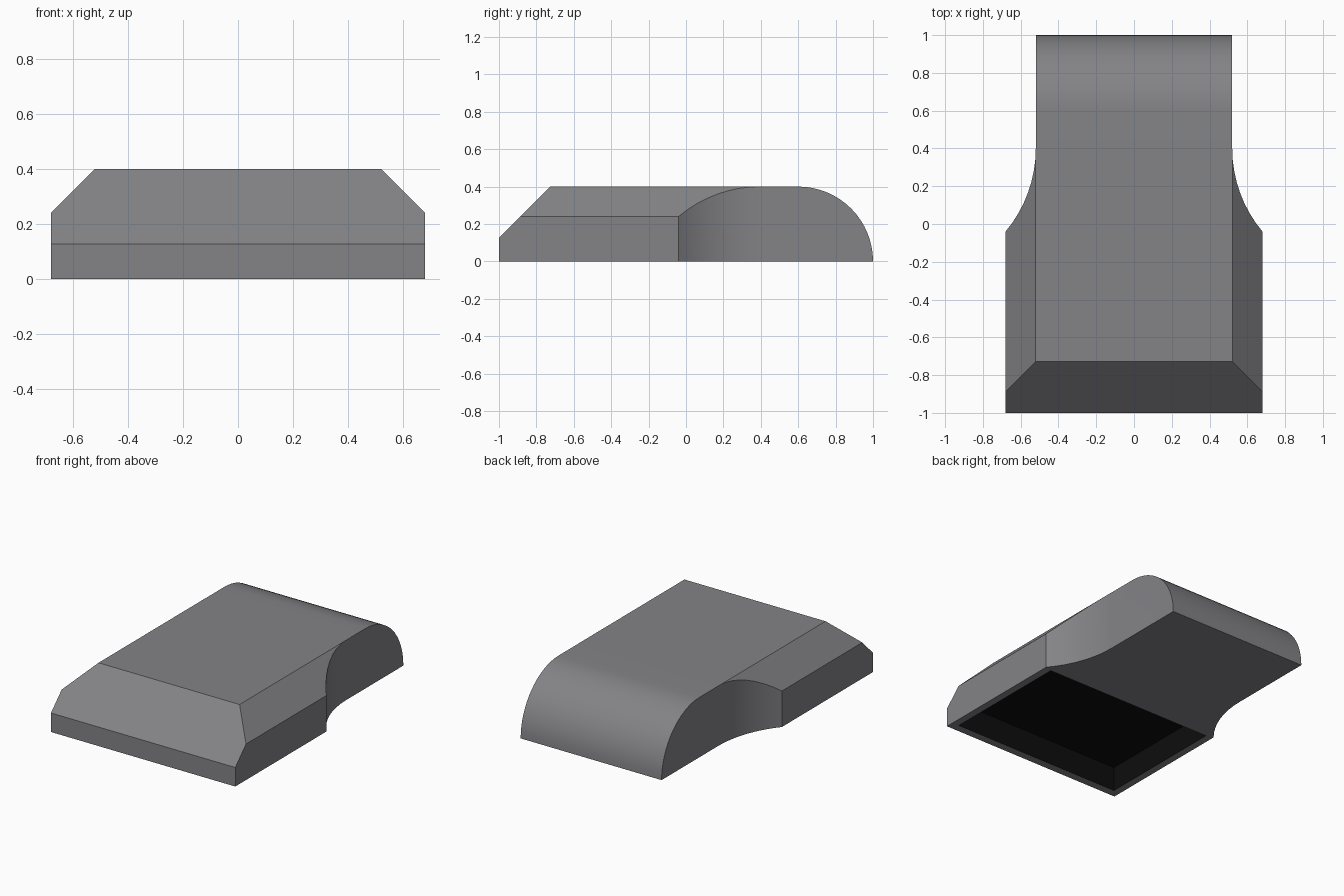
import bpy, bmesh
from math import sin, cos, pi, asin
from mathutils import Vector

cube = bpy.data.objects.get("Cube")
if cube:
    bpy.data.objects.remove(cube, do_unlink=True)


def make_material(name, color):
    mat = bpy.data.materials.new(name)
    mat.use_nodes = True
    mat.diffuse_color = color
    mat.node_tree.nodes["Principled BSDF"].inputs["Base Color"].default_value = color
    mat.node_tree.nodes["Principled BSDF"].inputs["Roughness"].default_value = 0.6
    return mat


def prism(name, outline, place, direction):
    """Extrude a flat outline; place maps its 2D points into space."""
    bm = bmesh.new()
    face = bm.faces.new([bm.verts.new(place(a, b)) for a, b in outline])
    result = bmesh.ops.extrude_face_region(bm, geom=[face])
    moved = [g for g in result["geom"] if isinstance(g, bmesh.types.BMVert)]
    bmesh.ops.translate(bm, verts=moved, vec=Vector(direction))
    bmesh.ops.recalc_face_normals(bm, faces=bm.faces)
    mesh = bpy.data.meshes.new(name)
    bm.to_mesh(mesh)
    bm.free()
    obj = bpy.data.objects.new(name, mesh)
    bpy.context.collection.objects.link(obj)
    return obj


def carve(obj, cutter, operation):
    """Apply a boolean and discard the cutter."""
    cutter.hide_render = True
    mod = obj.modifiers.new("carve", "BOOLEAN")
    mod.operation = operation
    mod.solver = "EXACT"
    mod.object = cutter
    bpy.context.view_layer.objects.active = obj
    bpy.ops.object.modifier_apply(modifier=mod.name)
    bpy.data.objects.remove(cutter, do_unlink=True)


def mirrored(half):
    return half + [(-a, b) for a, b in reversed(half)]


grey = make_material("grey shell", (0.23, 0.23, 0.245, 1))
black = make_material("black recess", (0.004, 0.004, 0.004, 1))

WIDE, NARROW, HIGH = 0.68, 0.52, 0.4

# Side profile: sloped front, flat top, quarter-round back
STEPS = 16
side = [(-1, 0), (-1, 0.127), (-0.727, HIGH)]
side += [(0.6 + HIGH * sin(pi / 2 * i / STEPS), HIGH * cos(pi / 2 * i / STEPS))
         for i in range(STEPS)] + [(1, 0)]
body = prism("body", side, lambda y, z: (-0.8, y, z), (1.6, 0, 0))

# Cross-section: chamfered upper edges
section = mirrored([(WIDE, -0.1), (WIDE, 0.24), (NARROW + 0.0005, HIGH), (0.42, 0.5)])
carve(body, prism("section_cutter", section, lambda x, z: (x, -1.2, z), (0, 2.4, 0)),
      "INTERSECT")

# Plan: wide front that sweeps into the narrow back through concave arcs
RADIUS, ARC_END = 0.685, 0.4
sweep = asin(0.44 / RADIUS)
waist = [(NARROW + RADIUS * (1 - cos(sweep * i / 8)), ARC_END - RADIUS * sin(sweep * i / 8))
         for i in range(8, -1, -1)]
half_plan = [(0.75, -1.2), (0.75, -0.04), (WIDE, -0.04)] + waist[1:] + [(NARROW, 1.2)]
carve(body, prism("plan_cutter", mirrored(half_plan), lambda x, y: (x, y, -0.2), (0, 0, 0.8)),
      "INTERSECT")

# Open recess under the wide front half
RX, RY0, RY1, RZ = 0.63, -0.945, -0.055, 0.165
recess = mirrored([(RX, RY0), (RX, RY1)])
carve(body, prism("recess_cutter", recess, lambda x, y: (x, y, -0.1), (0, 0, RZ + 0.1)),
      "DIFFERENCE")

# Colour the recess walls and ceiling black, the rest grey
body.data.materials.clear()
body.data.materials.append(grey)
body.data.materials.append(black)
for poly in body.data.polygons:
    x, y, z = poly.center
    inside = abs(x) < RX + 0.01 and RY0 - 0.01 < y < RY1 + 0.01 and 0.01 < z < RZ + 0.01
    poly.material_index = 1 if inside else 0

bpy.ops.object.select_all(action="DESELECT")
body.select_set(True)
bpy.context.view_layer.objects.active = body
bpy.ops.object.shade_smooth_by_angle(angle=pi / 6)
